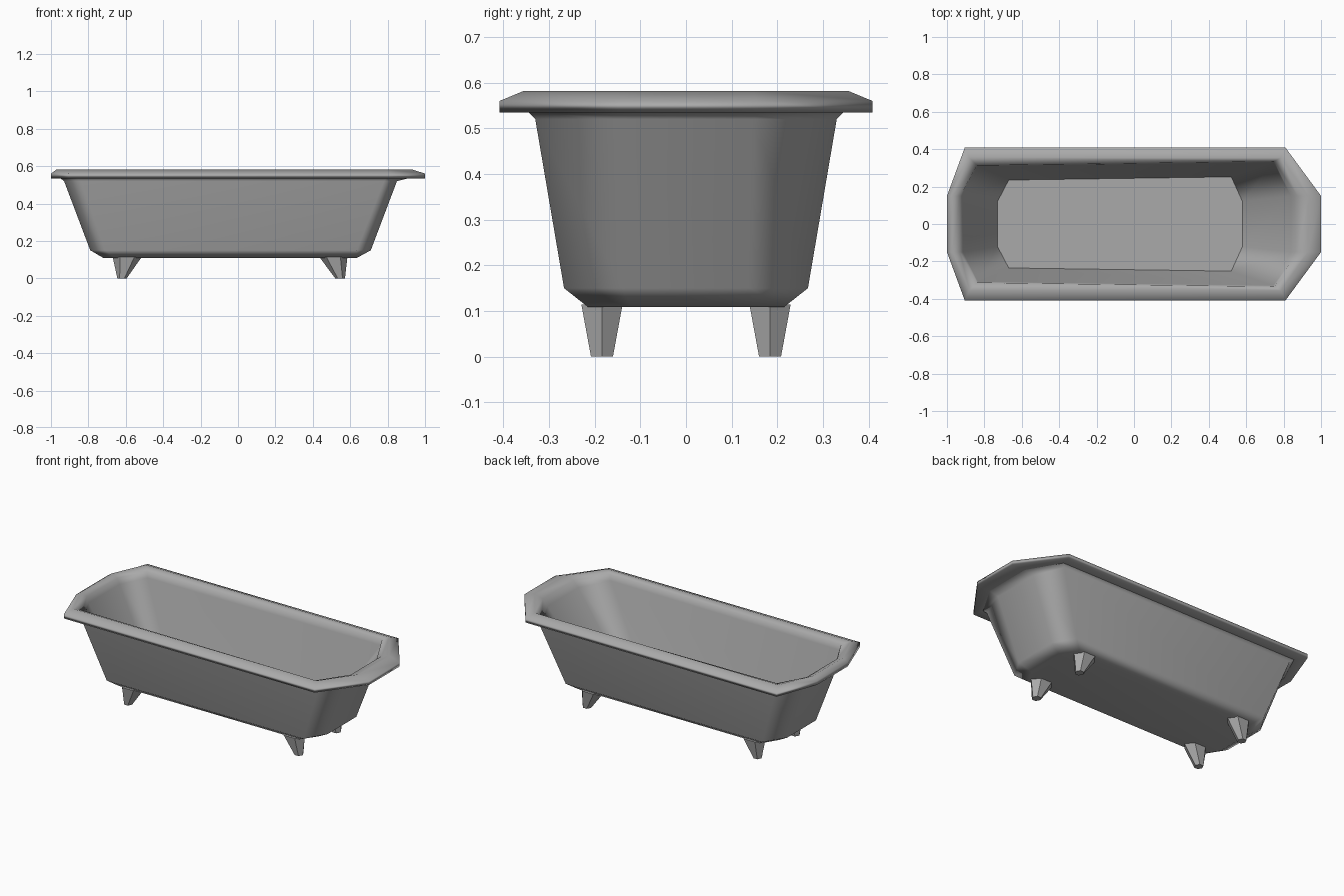
import bpy
import bmesh

cube = bpy.data.objects.get("Cube")
if cube:
    bpy.data.objects.remove(cube, do_unlink=True)

# One grey enamel for everything
enamel = bpy.data.materials.new("grey_enamel")
enamel.use_nodes = True
grey = (0.4, 0.4, 0.4, 1)
enamel.diffuse_color = grey
enamel.node_tree.nodes["Principled BSDF"].inputs["Base Color"].default_value = grey


def octagon(x0, xa, xb, x1, end_y, ya, yb, z):
    """Long octagon, symmetric in y, with different left and right ends."""
    half = [(x0, end_y), (xa, ya), (xb, yb), (x1, end_y)]
    return [(x, y, z) for x, y in half] + [(x, -y, z) for x, y in reversed(half)]


def hexagon(x_out, x_in, y, half_y, z):
    """Hexagon with points facing along x."""
    q = (x_in - x_out) / 4
    return [(x_out, y, z), (x_out + q, y - half_y, z), (x_in - q, y - half_y, z),
            (x_in, y, z), (x_in - q, y + half_y, z), (x_out + q, y + half_y, z)]


def loft(name, rings, smooth=False, sharp_rings=()):
    """Skin a stack of rings, cap both ends and crease some rings."""
    bm = bmesh.new()
    loops = [[bm.verts.new(p) for p in ring] for ring in rings]
    count = len(loops[0])
    for low, high in zip(loops, loops[1:]):
        for i in range(count):
            j = (i + 1) % count
            bm.faces.new((low[i], low[j], high[j], high[i]))
    bm.faces.new(loops[0])
    bm.faces.new(loops[-1])
    for f in bm.faces:
        f.smooth = smooth
    for k in sharp_rings:
        for i in range(count):
            bm.edges.get((loops[k][i], loops[k][(i + 1) % count])).smooth = False
    bmesh.ops.recalc_face_normals(bm, faces=bm.faces)
    mesh = bpy.data.meshes.new(name)
    bm.to_mesh(mesh)
    bm.free()
    mesh.materials.append(enamel)
    obj = bpy.data.objects.new(name, mesh)
    bpy.context.collection.objects.link(obj)
    return obj


# Tub shell: up the outside, over the rim, down the inside to the floor
tub_rings = [
    octagon(-0.72, -0.66, 0.57, 0.635, 0.12, 0.215, 0.215, 0.109),   # belly
    octagon(-0.79, -0.71, 0.635, 0.71, 0.14, 0.267, 0.267, 0.15),    # lower wall
    octagon(-0.93, -0.84, 0.78, 0.85, 0.15, 0.33, 0.33, 0.52),       # upper wall
    octagon(-0.95, -0.86, 0.795, 0.91, 0.15, 0.345, 0.345, 0.535),   # flare
    octagon(-1.0, -0.905, 0.81, 1.0, 0.15, 0.408, 0.408, 0.535),     # rim underside
    octagon(-1.0, -0.905, 0.81, 1.0, 0.15, 0.408, 0.408, 0.56),      # rim edge
    octagon(-0.97, -0.88, 0.785, 0.93, 0.15, 0.355, 0.355, 0.582),   # rim crest
    octagon(-0.93, -0.84, 0.75, 0.875, 0.15, 0.313, 0.335, 0.565),   # inner lip
    octagon(-0.915, -0.835, 0.745, 0.84, 0.15, 0.309, 0.328, 0.53),  # upper inside
    octagon(-0.73, -0.67, 0.52, 0.58, 0.12, 0.235, 0.252, 0.182),    # floor
]
tub = loft("bathtub_shell", tub_rings, True, (3, 9))

# Large faces keep an even sheen; only the corners and chamfers blend
sheen = tub.modifiers.new("even_sheen", "WEIGHTED_NORMAL")
sheen.keep_sharp = True

# Four tapered hexagonal feet
ends = {"right": ((-0.67, -0.515), (-0.645, -0.595)),
        "left": ((0.585, 0.435), (0.572, 0.52))}
for side, (top, bottom) in ends.items():
    for depth, sign in (("front", -1), ("back", 1)):
        loft(f"{depth}_{side}_foot",
             [hexagon(*bottom, sign * 0.184, 0.024, 0),
              hexagon(*top, sign * 0.184, 0.045, 0.114)])
